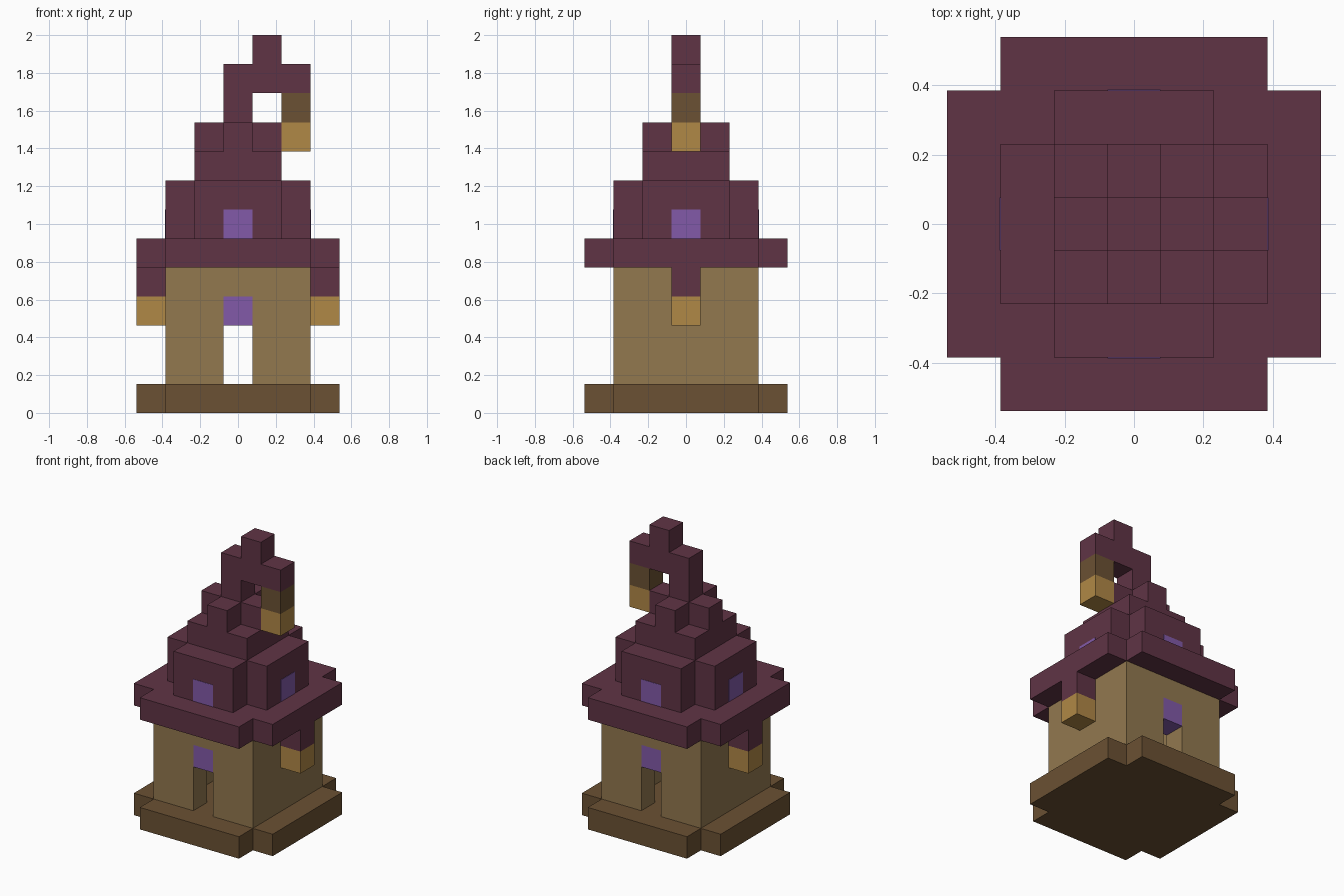
import bpy
import bmesh

if "Cube" in bpy.data.objects:
    bpy.data.objects.remove(bpy.data.objects["Cube"], do_unlink=True)

U = 2 / 13  # one block


def make_material(name, rgb):
    linear = [((c / 255 + 0.055) / 1.055) ** 2.4 for c in rgb] + [1.0]
    mat = bpy.data.materials.new(name)
    mat.use_nodes = True
    mat.diffuse_color = linear
    mat.node_tree.nodes["Principled BSDF"].inputs["Base Color"].default_value = linear
    return mat


ROOF = make_material("plum roof", (96, 52, 69))
WALL = make_material("tan wall", (146, 120, 79))
WOOD = make_material("dark wood", (107, 81, 51))
LAMP = make_material("amber lamp", (176, 136, 70))
GLASS = make_material("violet glass", (130, 90, 168))


def finish(name, bm, mat):
    bmesh.ops.recalc_face_normals(bm, faces=bm.faces)
    mesh = bpy.data.meshes.new(name)
    bm.to_mesh(mesh)
    bm.free()
    mesh.materials.append(mat)
    obj = bpy.data.objects.new(name, mesh)
    bpy.context.collection.objects.link(obj)
    return obj


def prism(name, outline, low, high, mat, upright=False):
    """Extrude an outline along z, or along y when upright (sizes in blocks)."""
    def place(a, b, c):
        return (a * U, c * U, b * U) if upright else (a * U, b * U, c * U)
    bm = bmesh.new()
    face = bm.faces.new([bm.verts.new(place(a, b, low)) for a, b in outline])
    ext = bmesh.ops.extrude_face_region(bm, geom=[face])
    verts = [v for v in ext["geom"] if isinstance(v, bmesh.types.BMVert)]
    bmesh.ops.translate(bm, verts=verts, vec=place(0, 0, high - low))
    return finish(name, bm, mat)


def box(name, x, y, z, mat):
    outline = [(x[0], y[0]), (x[1], y[0]), (x[1], y[1]), (x[0], y[1])]
    return prism(name, outline, z[0], z[1], mat)


def cross(name, long, short, low, high, mat):
    """Plus-shaped slab with the given half lengths."""
    quarter = [(long, -short), (long, short), (short, short)]
    outline = []
    for _ in range(4):
        outline += quarter
        quarter = [(-y, x) for x, y in quarter]
    return prism(name, outline, low, high, mat)


# Foundation
cross("foundation", 3.5, 2.5, 0, 1, WOOD)

# Hollow room: doorways front and back, each with a glass block on top
arch = [(-2.5, 1), (-.5, 1), (-.5, 4), (.5, 4), (.5, 1), (2.5, 1), (2.5, 5), (-2.5, 5)]
for side, y in (("front", -2), ("back", 2)):
    prism(side + "_wall", arch, y - .5, y + .5, WALL, upright=True)
    box(side + "_door_glass", (-.5, .5), (y - .5, y + .5), (3, 4), GLASS)

# Side walls with hanging lanterns
for side, s in (("right", -1), ("left", 1)):
    box(side + "_wall", (s * 2 - .5, s * 2 + .5), (-1.5, 1.5), (1, 5), WALL)
    across = (s * 3 - .5, s * 3 + .5)
    box(side + "_lantern_hanger", across, (-.5, .5), (4, 5), ROOF)
    box(side + "_lantern", across, (-.5, .5), (3, 4), LAMP)

# Stepped roof
cross("roof_eaves", 3.5, 2.5, 5, 6, ROOF)
cross("roof_dormers", 2.5, 1.5, 6, 8, ROOF)
box("roof_step", (-1.5, 1.5), (-1.5, 1.5), (8, 9), ROOF)
cross("roof_crown", 1.5, .5, 9, 10, ROOF)

# Dormer windows, thin plates on all four sides
near, far = 2.48, 2.515
for side, s in (("front", -1), ("back", 1)):
    box(side + "_window", (-.5, .5), (s * near, s * far), (6, 7), GLASS)
for side, s in (("right", -1), ("left", 1)):
    box(side + "_window", (s * near, s * far), (-.5, .5), (6, 7), GLASS)

# Hooked spire with its lantern
hook = [(-.5, 10), (.5, 10), (.5, 11), (2.5, 11), (2.5, 12),
        (1.5, 12), (1.5, 13), (.5, 13), (.5, 12), (-.5, 12)]
prism("spire_hook", hook, -.5, .5, ROOF, upright=True)
box("spire_lantern_hanger", (1.5, 2.5), (-.5, .5), (10, 11), WOOD)
box("spire_lantern", (1.5, 2.5), (-.5, .5), (9, 10), LAMP)
